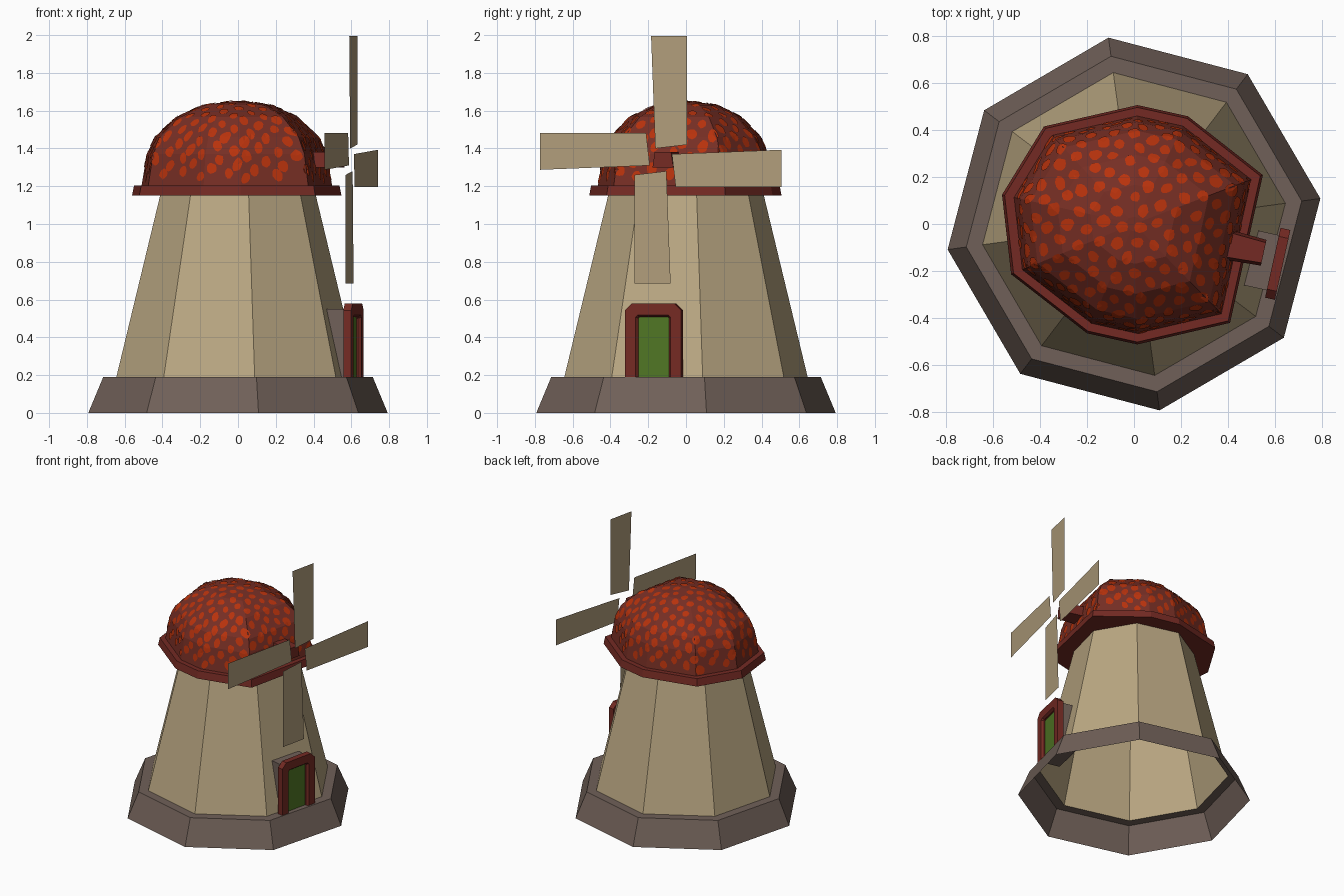
import bpy, bmesh, math, random
from mathutils import Vector
from mathutils.bvhtree import BVHTree

if "Cube" in bpy.data.objects:
    bpy.data.objects.remove(bpy.data.objects["Cube"])

random.seed(4)


def material(name, rgb):
    lin = [((c / 255 + 0.055) / 1.055) ** 2.4 if c > 10 else c / 3295 for c in rgb]
    m = bpy.data.materials.new(name)
    m.diffuse_color = (*lin, 1)
    m.use_nodes = True
    m.node_tree.nodes["Principled BSDF"].inputs["Base Color"].default_value = m.diffuse_color
    return m


STONE = material("brown stone", (112, 96, 88))
PLASTER = material("beige plaster", (186, 167, 130))
CANVAS = material("tan canvas", (176, 156, 123))
RED = material("dark red wood", (116, 42, 35))
ROOF = material("roof red", (118, 46, 36))
SPOT = material("roof orange spots", (184, 50, 12))
GREEN = material("green door", (80, 118, 36))


def finish(bm, name, mat, fix_normals=True):
    if fix_normals:
        bmesh.ops.recalc_face_normals(bm, faces=bm.faces)
    me = bpy.data.meshes.new(name)
    bm.to_mesh(me)
    bm.free()
    me.materials.append(mat)
    ob = bpy.data.objects.new(name, me)
    bpy.context.collection.objects.link(ob)
    return ob


def loft(rings, cap_start=False, cap_end=False, closed=False):
    """Skin equal-length rings of points with quads."""
    bm = bmesh.new()
    rows = [[bm.verts.new(p) for p in r] for r in rings]
    n = len(rows[0])
    pairs = list(zip(rows, rows[1:])) + ([(rows[-1], rows[0])] if closed else [])
    for a, b in pairs:
        for i in range(n):
            j = (i + 1) % n
            bm.faces.new((a[i], a[j], b[j], b[i]))
    if cap_start:
        bm.faces.new(rows[0][::-1])
    if cap_end:
        bm.faces.new(rows[-1])
    return bm


# Local frame of the sail side: u points out, v along the wall
ANG = math.radians(-12.5)
U = Vector((math.cos(ANG), math.sin(ANG), 0))
V = Vector((-math.sin(ANG), math.cos(ANG), 0))


def uvz(u, v, z):
    return U * u + V * v + Vector((0, 0, z))


def octagon(r, z):
    a0 = math.radians(7.8)
    return [(r * math.cos(a0 + i * math.pi / 4), r * math.sin(a0 + i * math.pi / 4), z)
            for i in range(8)]


# Stone foot: open slanted skirt with a flat ledge
finish(loft([octagon(0.80, 0), octagon(0.72, 0.19), octagon(0.65, 0.19)]), "stone_base", STONE)

# Tapered tower
finish(loft([octagon(0.65, 0.19), octagon(0.415, 1.155)]), "tower", PLASTER)

# Nine-sided cap outline, mirrored about the sail axis
half = [(0.49, 0.322), (0.125, 0.497), (-0.095, 0.497), (-0.464, 0.322)]
outline = half + [(-0.575, 0)] + [(u, -v) for u, v in half[::-1]]


def cap_ring(s, z):
    return [uvz(u * s, v * s, z) for u, v in outline]


finish(loft([cap_ring(0.7, 1.15), cap_ring(1.0, 1.15), cap_ring(0.98, 1.205), cap_ring(0.9, 1.205)],
            cap_start=True), "cap_brim", RED)

# Faceted dome
profile = [(0.91, 1.20), (0.86, 1.37), (0.785, 1.46), (0.58, 1.567), (0.33, 1.63), (0.06, 1.65)]
dome = loft([cap_ring(s, z) for s, z in profile], cap_end=True)
bmesh.ops.recalc_face_normals(dome, faces=dome.faces)
tree = BVHTree.FromBMesh(dome)
finish(dome, "dome_roof", ROOF)

# Irregular orange spots laid on the dome
spots = bmesh.new()
origin = Vector((0, 0, 1.205))
COUNT, SIDES = 205, 10


def on_dome(d):
    d = Vector((d.x, d.y, max(d.z, 0.015))).normalized()
    hit, normal, _, _ = tree.ray_cast(origin, d)
    return None if hit is None else hit + normal * 0.004


for k in range(COUNT):
    h = 0.07 + 0.93 * (k + 0.5) / COUNT
    a = k * math.pi * (3 - math.sqrt(5)) + random.uniform(-0.04, 0.04)
    d = Vector((math.sqrt(1 - h * h) * math.cos(a), math.sqrt(1 - h * h) * math.sin(a), h))
    side = Vector((-math.sin(a), math.cos(a), 0))
    up = d.cross(side)
    w = random.uniform(0.042, 0.062)
    t = random.uniform(0.058, 0.082) if h < 0.75 else random.uniform(0.05, 0.07)
    twist = random.uniform(-0.5, 0.5)
    pts = [on_dome(d)]
    for i in range(SIDES):
        b = 2 * math.pi * i / SIDES
        x, y = w * math.cos(b), t * math.sin(b)
        x, y = x * math.cos(twist) - y * math.sin(twist), x * math.sin(twist) + y * math.cos(twist)
        f = random.uniform(0.88, 1.1)
        pts.append(on_dome(d + (side * x + up * y) * f))
    if None in pts:
        continue
    vs = [spots.verts.new(p) for p in pts]
    for i in range(SIDES):
        face = spots.faces.new((vs[0], vs[1 + i], vs[1 + (i + 1) % SIDES]))
        face.normal_update()
        if face.normal.dot(d) < 0:
            face.normal_flip()
finish(spots, "roof_spots", SPOT, fix_normals=False)

# Axle block sticking out of the dome
finish(loft([[uvz(u, v, z) for v, z in ((-w, 1.30), (w, 1.30), (w - 0.012, 1.382), (-w + 0.012, 1.382))]
             for u, w in ((0.38, 0.066), (0.565, 0.056))], True, True), "axle", RED)

# Four flat sails in a pinwheel
blade = [(0.06, 0.03), (0.655, 0.053), (0.655, -0.143), (0.08, -0.143)]
for k, name in enumerate(("right", "top", "left", "bottom")):
    c, s = round(math.cos(k * math.pi / 2)), round(math.sin(k * math.pi / 2))
    bm = bmesh.new()
    bm.faces.new([bm.verts.new(uvz(0.615, r * c - q * s, 1.34 + r * s + q * c))
                  for r, q in blade[::-1]])
    finish(bm, "sail_" + name, CANVAS, fix_normals=False)

# Porch block between door and tower wall
DV = -0.033
finish(loft([[uvz(u, DV + v, z) for v, z in ((-0.12, 0.19), (0.12, 0.19), (0.12, 0.55), (-0.12, 0.55))]
             for u in (0.50, 0.625)], True, True), "porch", STONE)


# Door frame: arch with chamfered corners
def arch(u, w, top, ch):
    right = [(w, 0.185), (w, top - ch), (w - ch, top)]
    return [uvz(u, DV + v, z) for v, z in right + [(-v, z) for v, z in right[::-1]]]


bm = loft([arch(0.612, 0.152, 0.58, 0.037), arch(0.655, 0.152, 0.58, 0.037),
           arch(0.655, 0.095, 0.518, 0.012), arch(0.64, 0.084, 0.507, 0.006),
           arch(0.612, 0.084, 0.507, 0.006)], closed=True)
# Drop the faces that would bar the doorway at the sill
sill = [f for f in bm.faces if all(v.co.z < 0.19 for v in f.verts)]
bmesh.ops.delete(bm, geom=sill, context="FACES")
finish(bm, "door_frame", RED)

# Green door panel set back in the frame
finish(loft([arch(u, 0.086, 0.51, 0.004) for u in (0.622, 0.63)], True, True), "door", GREEN)
